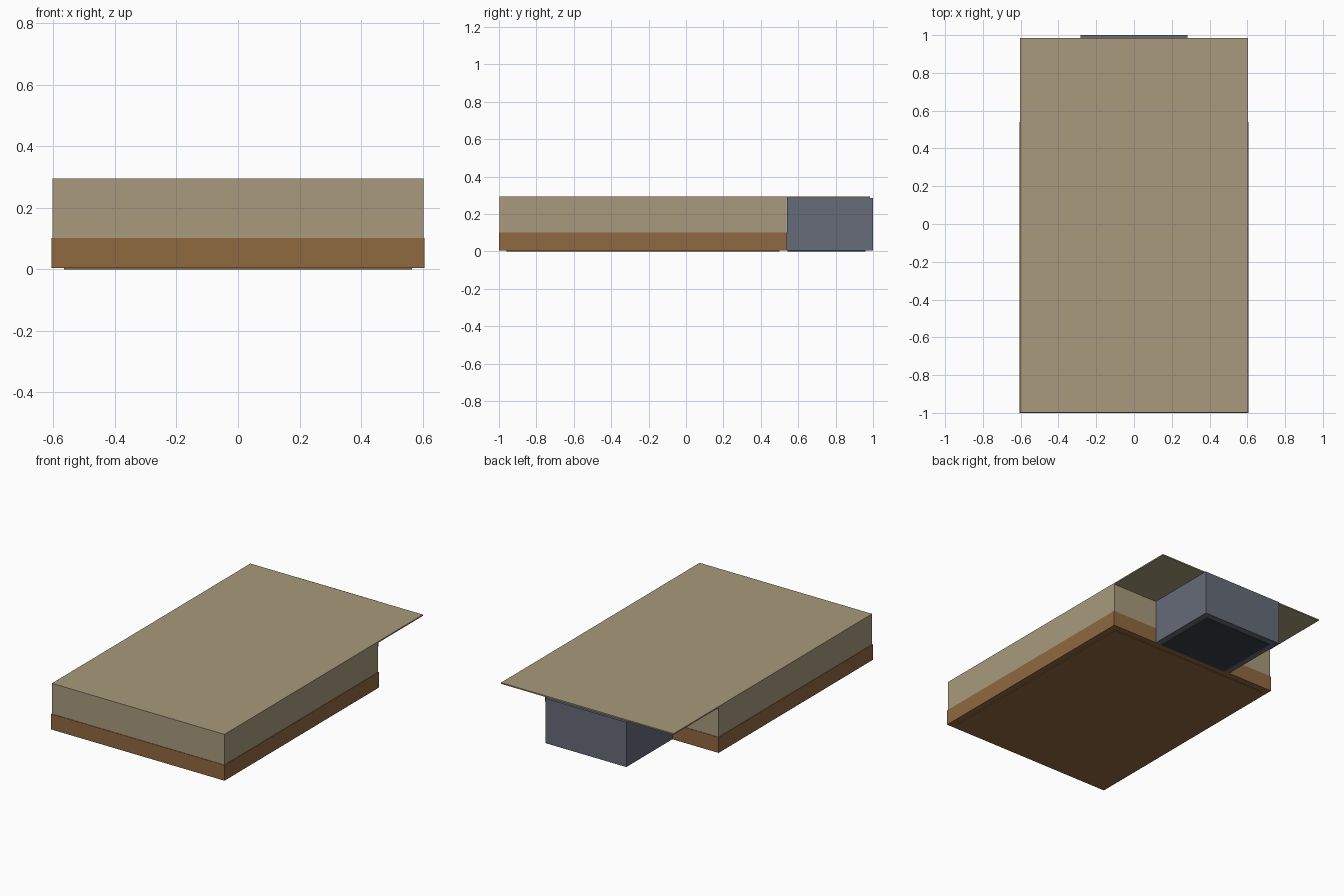
import bpy

if "Cube" in bpy.data.objects:
    bpy.data.objects.remove(bpy.data.objects["Cube"])


def material(name, rgb):
    lin = [((c / 255 + 0.055) / 1.055) ** 2.4 for c in rgb]
    mat = bpy.data.materials.new(name)
    mat.diffuse_color = (*lin, 1)
    mat.use_nodes = True
    mat.node_tree.nodes["Principled BSDF"].inputs["Base Color"].default_value = mat.diffuse_color
    return mat


def box(name, x, y0, y1, z0, z1, mat):
    """Box symmetric in x, given by its half width and y, z ranges."""
    bpy.ops.mesh.primitive_cube_add(size=1, location=(0, (y0 + y1) / 2, (z0 + z1) / 2))
    obj = bpy.context.object
    obj.name = name
    obj.scale = (2 * x, y1 - y0, z1 - z0)
    bpy.ops.object.transform_apply(location=False, rotation=False, scale=True)
    obj.data.materials.append(mat)
    return obj


tan = material("tan", (168, 154, 124))
brown = material("brown", (143, 104, 64))
slate = material("slate", (102, 107, 120))
charcoal = material("charcoal", (55, 63, 68))

# Main body: brown base slightly wider than the tan upper wall
box("base_wall", 0.606, -1.0, 0.54, 0.004, 0.102, brown)
box("upper_wall", 0.603, -0.997, 0.537, 0.102, 0.287, tan)

# Thin roof slab overhanging the rear block
box("roof_slab", 0.603, -0.997, 0.985, 0.287, 0.295, tan)

# Narrow rear block
box("rear_block", 0.283, 0.54, 1.0, 0.004, 0.287, slate)

# Shallow plates on the underside
box("base_underplate", 0.565, -0.96, 0.50, 0.0, 0.004, brown)
box("rear_underplate", 0.243, 0.542, 0.96, 0.0, 0.004, charcoal)
